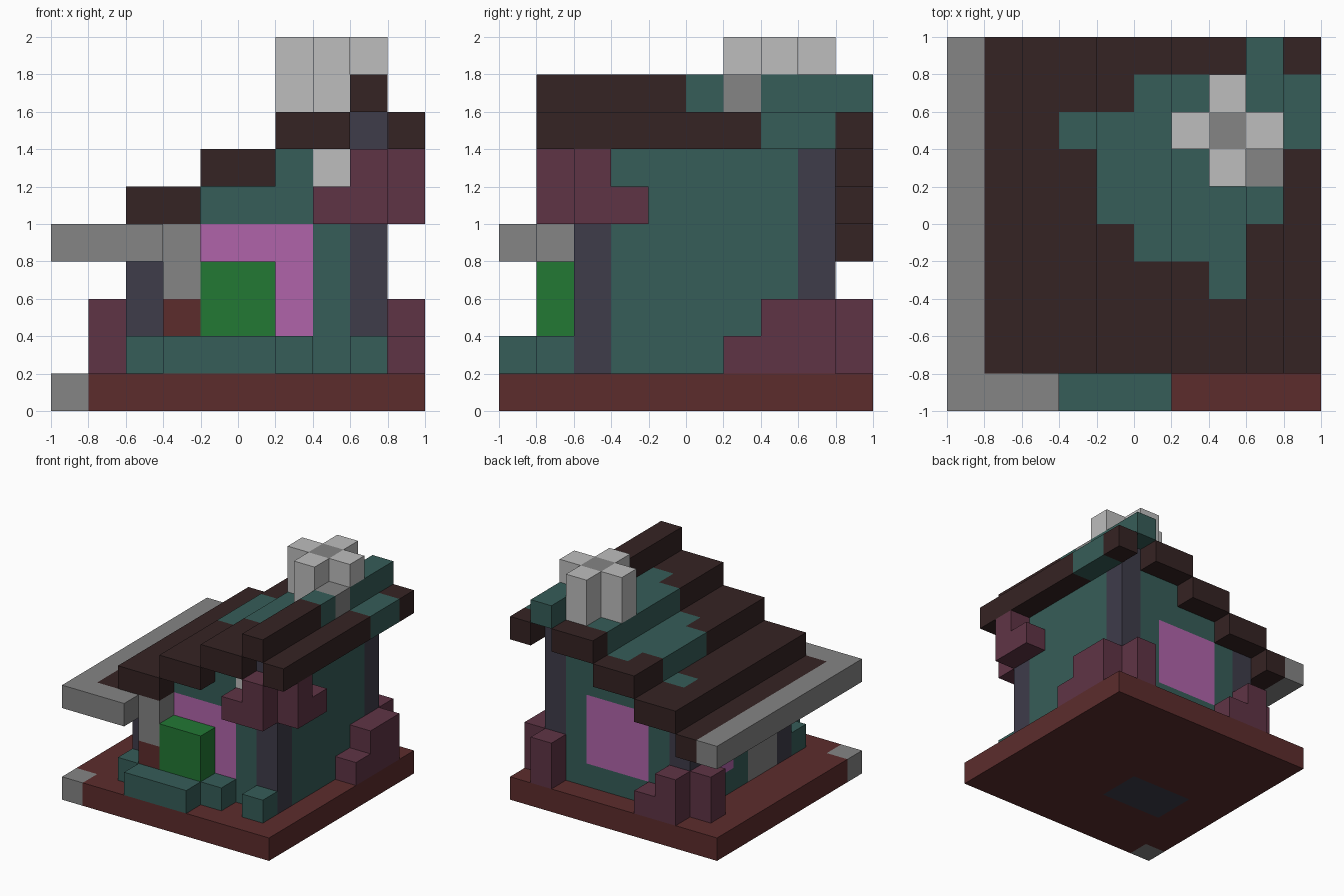
import bpy, bmesh
from itertools import product

if "Cube" in bpy.data.objects:
    bpy.data.objects.remove(bpy.data.objects["Cube"], do_unlink=True)

U = 0.2  # edge length of one block


def linear(c):
    c /= 255
    return c / 12.92 if c <= 0.04045 else ((c + 0.055) / 1.055) ** 2.4


def material(name, *rgb):
    m = bpy.data.materials.new(name)
    col = [linear(c) for c in rgb] + [1]
    m.use_nodes = True
    m.diffuse_color = col
    bsdf = next(n for n in m.node_tree.nodes if n.type == 'BSDF_PRINCIPLED')
    bsdf.inputs["Base Color"].default_value = col
    return m


ROOF = material("dark roof", 53, 35, 35)
TEAL = material("moss teal", 54, 93, 88)
PLUM = material("plum", 95, 52, 69)
BRICK = material("brick red", 92, 44, 44)
STONE = material("stone grey", 133, 133, 133)
PALE = material("pale grey", 189, 189, 189)
GREEN = material("door green", 34, 120, 52)
PINK = material("window pink", 176, 100, 170)
SLATE = material("slate post", 62, 60, 74)


def box(x, y, z):
    """Block cells for inclusive (first, last) ranges or single positions."""
    spans = [(r, r) if isinstance(r, int) else r for r in (x, y, z)]
    return set(product(*(range(a, b + 1) for a, b in spans)))


def build(name, cells, paint):
    """Make one object from cells; paint is a material or a rule per cell."""
    rule = paint if callable(paint) else lambda c: paint
    bm = bmesh.new()
    mats = []
    for c in sorted(cells):
        mat = rule(c)
        if mat not in mats:
            mats.append(mat)
        for axis, side in product(range(3), (0, 1)):
            n = list(c)
            n[axis] += 2 * side - 1
            if tuple(n) in cells:
                continue
            corners = []
            for a, b in ((0, 0), (1, 0), (1, 1), (0, 1)):
                p = list(c)
                p[axis] += side
                p[(axis + 1) % 3] += a
                p[(axis + 2) % 3] += b
                corners.append(bm.verts.new((p[0] * U - 1, p[1] * U - 1, p[2] * U)))
            f = bm.faces.new(corners if side else corners[::-1])
            f.material_index = mats.index(mat)
    bmesh.ops.remove_doubles(bm, verts=bm.verts, dist=0.001)
    me = bpy.data.meshes.new(name)
    bm.to_mesh(me)
    bm.free()
    for m in mats:
        me.materials.append(m)
    ob = bpy.data.objects.new(name, me)
    bpy.context.collection.objects.link(ob)


# Base slab with a stone corner and an inlaid floor patch
def base_paint(c):
    if c == (0, 0, 0):
        return STONE
    return SLATE if c in box((2, 4), (3, 4), 0) else BRICK


build("base", box((0, 9), (0, 9), 0), base_paint)

# House body: stepped gable with windows, corner posts and a side door
body = set()
for x in range(2, 9):
    body |= box(x, (2, 8), (1, 3 + x // 2))


def wall_paint(c):
    x, y, z = c
    if x in (2, 8) and y in (2, 8):
        return SLATE
    if y in (2, 8) and 4 <= x <= 6 and 2 <= z <= 4:
        return PINK
    if x == 2 and y in (3, 4) and z <= 3:
        return STONE
    if x == 2 and y in (6, 7) and z in (2, 3):
        return PINK
    return PALE if c == (7, 2, 6) else TEAL


build("house_walls", body, wall_paint)

# Stepped roof with a moss patch given as a span per row
MOSS = {3: (7, 7), 4: (5, 7), 5: (4, 8), 6: (4, 7), 7: (3, 9), 8: (5, 9), 9: (8, 8)}


def roof_paint(c):
    x, y, z = c
    if c == (8, 6, 8):
        return STONE
    a, b = MOSS.get(y, (99, 0))
    return TEAL if a <= x <= b else ROOF


roof = box(9, (1, 9), 7)
for x in range(1, 9):
    roof |= box(x, (1, 9), 4 + x // 2)
build("roof", roof, roof_paint)

# Stone gutter along the low eave, wrapping round the front corner
build("gutter", box(0, (0, 9), 4) | box((1, 2), 0, 4), STONE)

# Cross-shaped chimney
build("chimney", box((6, 8), 7, (8, 9)) | box(7, (6, 8), (8, 9)),
      lambda c: STONE if c[:2] == (7, 7) else PALE)

# Front door and the pillar beside it
build("front_door", box((4, 5), 1, (2, 3)), GREEN)
build("door_pillar", box(3, 1, (2, 4)), lambda c: BRICK if c[2] == 2 else STONE)

# Low teal bushes along the front
build("front_bushes", box((3, 5), (0, 1), 1) | box(2, 1, 1) | box(6, 1, 1) | box(8, 1, 1), TEAL)

# Plum bushes on the back corners and the hanging plant under the eave
build("back_bush_left", box(9, 6, 1) | box(9, (7, 8), (1, 2)) | box(8, 9, (1, 2)), PLUM)
build("back_bush_right", box(3, 9, 1) | box(2, 9, (1, 2)) | box(1, 8, (1, 2)), PLUM)
build("hanging_plant", box((7, 8), 1, 5) | box(8, 1, 6) | box(9, 2, (5, 6)) | box(9, 3, 5), PLUM)
